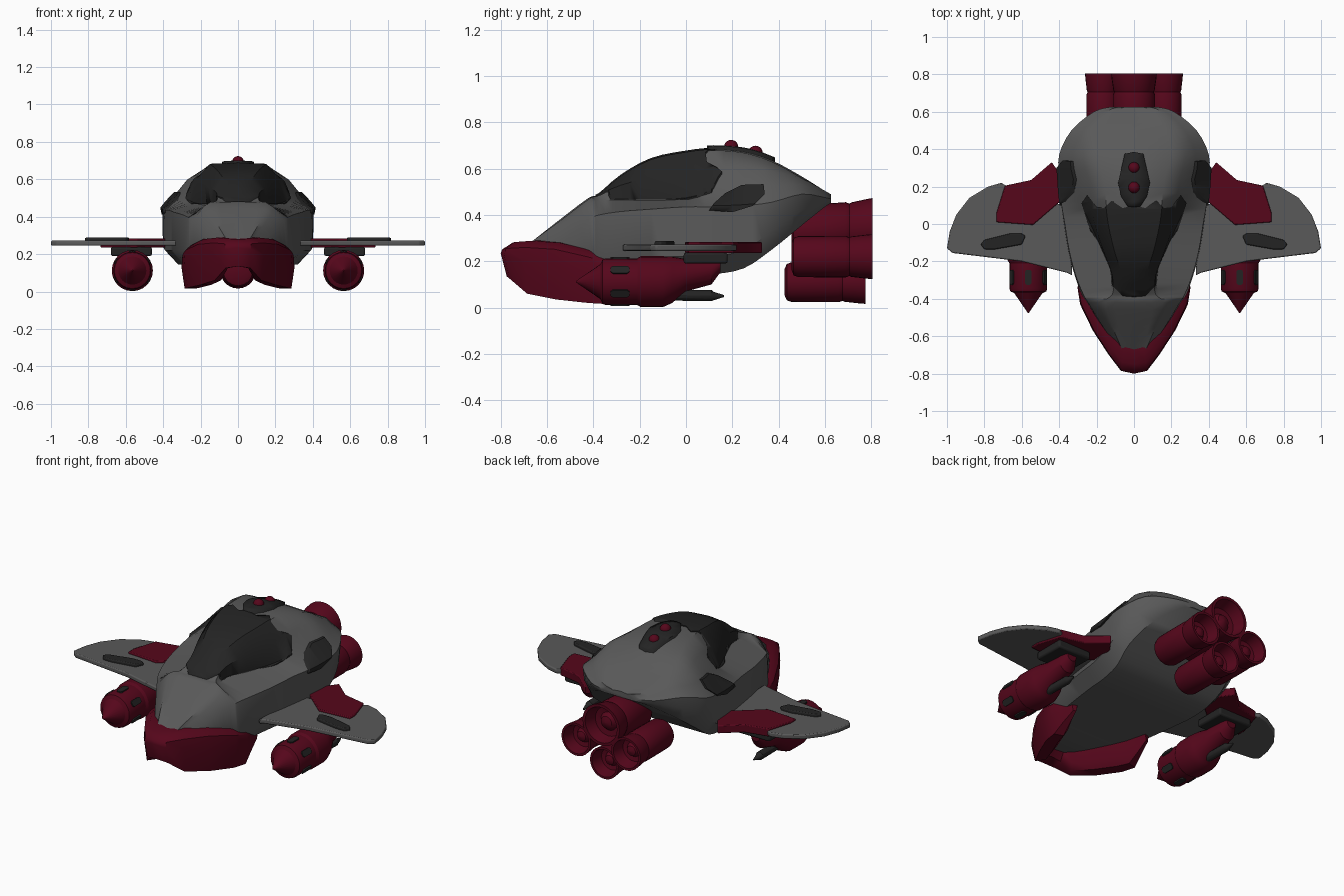
import bpy, bmesh, math
from mathutils import Vector

if "Cube" in bpy.data.objects:
    bpy.data.objects.remove(bpy.data.objects["Cube"])


def material(name, rgb):
    m = bpy.data.materials.new(name)
    m.diffuse_color = (*rgb, 1)
    m.use_nodes = True
    m.node_tree.nodes["Principled BSDF"].inputs["Base Color"].default_value = m.diffuse_color
    return m


GREY = material("hull grey", (0.1, 0.1, 0.1))
RED = material("deep red", (0.092, 0.002, 0.011))
DARK = material("charcoal", (0.0175, 0.0175, 0.0175))


def finish(name, bm, mat, angle=35, mirror=False, bevel=0):
    bmesh.ops.recalc_face_normals(bm, faces=bm.faces)
    me = bpy.data.meshes.new(name)
    bm.to_mesh(me)
    bm.free()
    ob = bpy.data.objects.new(name, me)
    bpy.context.collection.objects.link(ob)
    me.materials.append(mat)
    bpy.ops.object.select_all(action='DESELECT')
    ob.select_set(True)
    bpy.context.view_layer.objects.active = ob
    bpy.ops.object.shade_smooth_by_angle(angle=math.radians(angle))
    if bevel:
        b = ob.modifiers.new("bevel", 'BEVEL')
        b.width, b.segments = bevel, 2
    if mirror:
        add_mirror(ob)
    return ob


def add_mirror(ob):
    ob.modifiers.new("mirror", 'MIRROR').use_axis[0] = True


def loft_bm(rings, caps=True):
    bm = bmesh.new()
    rows = [[bm.verts.new(p) for p in r] for r in rings]
    n = len(rows[0])
    for a, b in zip(rows, rows[1:]):
        for i in range(n):
            j = (i + 1) % n
            bm.faces.new((a[i], a[j], b[j], b[i]))
    if caps:
        bm.faces.new(rows[0])
        bm.faces.new(rows[-1])
    return bm


def tube(x, stations, n=24):
    # rings along y; station = (y, radius, centre z)
    return loft_bm([[(x + r * math.cos(k * math.tau / n), y, z + r * math.sin(k * math.tau / n))
                     for k in range(n)] for y, r, z in stations])


def prism_bm(pts, z0, z1):
    return loft_bm([[(x, y, z0) for x, y in pts], [(x, y, z1) for x, y in pts]])


def side_prism_bm(pts, x0, x1):
    return loft_bm([[(x0, y, z) for y, z in pts], [(x1, y, z) for y, z in pts]])


def both_sides(pts):
    # closes a right-hand outline that starts and ends on the centre line
    return pts + [(-x, y) for x, y in reversed(pts) if x > 0]


# hull sections: y, then (x, z) of roof, shoulder, waist, lower side, belly; roof and belly are level
SECTIONS = [
    (-.68, .04, .268, .06, .26, .075, .24, .08, .20, .07, .17),
    (-.55, .08, .37, .13, .345, .165, .30, .175, .20, .15, .15),
    (-.42, .10, .468, .19, .445, .245, .38, .25, .22, .21, .145),
    (-.375, .07, .482, .14, .462, .272, .40, .28, .22, .24, .145),
    (-.28, .06, .562, .112, .465, .31, .415, .315, .22, .27, .145),
    (-.15, .10, .634, .162, .462, .345, .425, .35, .22, .29, .145),
    (.0, .135, .666, .228, .47, .37, .435, .375, .22, .31, .145),
    (.12, .15, .678, .282, .50, .39, .435, .39, .22, .32, .145),
    (.25, .165, .668, .31, .53, .40, .44, .40, .25, .33, .17),
    (.37, .20, .63, .33, .525, .40, .455, .395, .33, .34, .25),
    (.50, .17, .56, .27, .53, .335, .49, .325, .42, .28, .355),
    (.60, .10, .497, .17, .487, .215, .475, .20, .455, .17, .435),
    (.625, .05, .48, .10, .475, .13, .47, .12, .46, .10, .45),
]


def section(s):
    y = s[0]
    half = [Vector((s[i], y, s[i + 1])) for i in range(1, 11, 2)]
    bulge = .024 if -.3 < y < .05 else .01
    mid = (half[0] + half[1]) / 2 + Vector((bulge, 0, .012))
    half.insert(1, mid)
    crown = Vector((0, y, s[2] + .006))
    return [crown] + half + [Vector((-v.x, v.y, v.z)) for v in reversed(half)]


def hull_bm(offset=0.0):
    rows = [section(s) for s in SECTIONS]
    out = []
    for i in range(len(rows) - 1):
        quad = [rows[max(i - 1, 0)], rows[i], rows[i + 1], rows[min(i + 2, len(rows) - 1)]]
        for t in (0, 1 / 3, 2 / 3):
            out.append([.5 * (2 * b + (c - a) * t + (2 * a - 5 * b + 4 * c - d) * t * t
                              + (3 * b - a - 3 * c + d) * t ** 3) for a, b, c, d in zip(*quad)])
    out.append(rows[-1])
    bm = loft_bm(out)
    bmesh.ops.recalc_face_normals(bm, faces=bm.faces)
    bm.normal_update()
    for v, n in [(v, v.normal.copy()) for v in bm.verts]:
        v.co += n * offset
    return bm


def hull_plate(name, cutter_bm, offset, mirror=False):
    # raised skin panel: the swollen hull kept only inside a cutter prism
    cutter = finish(name + "_cutter", cutter_bm, DARK)
    cutter.hide_render = True
    ob = finish(name, hull_bm(offset), DARK)
    b = ob.modifiers.new("cut", 'BOOLEAN')
    b.operation, b.solver, b.object = 'INTERSECT', 'EXACT', cutter
    bpy.ops.object.modifier_apply(modifier="cut")
    bpy.data.objects.remove(cutter)
    if mirror:
        add_mirror(ob)


finish("hull", hull_bm(), GREY, 40)

# canopy, roof panel and side vents
hull_plate("canopy", prism_bm(both_sides([(0, -.39), (.06, -.385), (.115, -.33), (.15, -.22), (.225, -.06),
                                          (.262, .05), (.28, .11), (.25, .155), (.20, .09), (.16, .085),
                                          (.12, .125), (.06, .085), (0, .10)]), .467, 1), .006)
hull_plate("roof_panel", prism_bm(both_sides([(0, .09), (.035, .095), (.07, .15), (.085, .22), (.05, .375),
                                              (0, .385)]), .5, 1), .017)
hull_plate("side_vent", side_prism_bm([(.10, .42), (.12, .45), (.17, .495), (.24, .53), (.335, .533),
                                       (.34, .49), (.29, .44), (.20, .412)], .22, .5), .012, True)

# roof lights
for i, (y, z) in enumerate([(.195, .693), (.30, .668)]):
    bm = bmesh.new()
    bmesh.ops.create_uvsphere(bm, u_segments=16, v_segments=10, radius=.031)
    bmesh.ops.translate(bm, vec=(0, y, z), verts=bm.verts)
    finish(f"roof_light_{i + 1}", bm, RED, 60)

# nose bumper: outer x, y; inner x, y; top z, middle z, bottom z
BUMPER = [(0, -.80, 0, -.655, .272, .235, .135), (.07, -.785, .05, -.655, .275, .225, .125),
          (.135, -.70, .075, -.62, .28, .20, .06), (.22, -.57, .12, -.51, .272, .18, .035),
          (.288, -.43, .18, -.38, .24, .15, .02), (.302, -.34, .21, -.31, .215, .13, .015),
          (.288, -.28, .225, -.25, .19, .13, .06), (.27, -.20, .24, -.19, .16, .14, .11)]
rings = []
for xo, yo, xi, yi, zt, zm, zb in BUMPER:
    mix = lambda f: (xo + (xi - xo) * f, yo + (yi - yo) * f)
    rings.append([(*mix(1), zt + .01), (*mix(.35), zt + .008), (*mix(.05), zt - .02), (*mix(0), zm),
                  (*mix(.18), zb), (*mix(.75), zb), (*mix(1), zb + .04)])
rings = [[(-x, y, z) for x, y, z in r] for r in reversed(rings[1:])] + rings
finish("nose_bumper", loft_bm(rings), RED, 40)

# wings with red inlay and dark slot
finish("wing", prism_bm([(.33, -.275), (.36, -.26), (.60, -.20), (.97, -.155), (1.0, -.13), (.985, -.04),
                         (.95, .05), (.88, .14), (.78, .20), (.71, .22), (.55, .13), (.35, .10)], .245, .272),
       GREY, 35, True, .006)
finish("wing_inlay", prism_bm([(.39, .26), (.44, .33), (.55, .235), (.69, .205), (.735, .06), (.735, .01),
                               (.54, -.005), (.36, .15)], .235, .283), RED, 35, True, .005)
finish("wing_slot", prism_bm([(.58, -.065), (.60, -.05), (.66, -.05), (.80, -.085), (.82, -.11), (.80, -.135),
                              (.74, -.135), (.60, -.11)], .25, .288), DARK, 35, True, .006)
finish("pod_bracket", prism_bm([(.46, -.01), (.68, -.01), (.68, .18), (.46, .18)], .19, .237),
       DARK, 35, True, .01)

# weapon pods under the wings
PX, PZ = .565, .112
finish("pod", tube(PX, [(-.475, .003, PZ), (-.37, .075, PZ), (-.36, .096, PZ), (-.345, .101, PZ),
                        (-.21, .101, PZ), (-.195, .110, PZ), (-.10, .110, PZ), (-.06, .10, .12),
                        (0, .07, .14), (.11, .055, .155), (.15, .03, .185)]), RED, 30, True)
finish("pod_barrel", tube(PX, [(-.12, .024, .055), (.11, .024, .052), (.12, .018, .05), (.165, .004, .05)], 12),
       DARK, 30, True)
for i in range(6):
    a = math.radians(30 + 60 * i)
    u = Vector((math.cos(a), 0, math.sin(a)))
    t = Vector((-u.z, 0, u.x))
    c = Vector((PX, -.285, PZ))
    pts = [(-.04, -.01), (-.03, -.018), (.03, -.018), (.04, -.01), (.04, .01), (.03, .018), (-.03, .018), (-.04, .01)]
    finish(f"pod_window_{i + 1}",
           loft_bm([[c + u * r + t * q + Vector((0, p, 0)) for p, q in pts] for r in (.09, .106)]), DARK, 35, True)

# cluster of four rear engines: x, z, shift along y, rise towards the back, scale
ENGINES = {"top_engine": (0, .325, 0, .025, 1.2), "left_engine": (-.165, .22, 0, 0, .95),
           "right_engine": (.165, .22, 0, 0, .95), "bottom_engine": (0, .11, -.03, 0, .92)}
SHAPE = [(.455, .06), (.465, .085), (.485, .093), (.60, .094), (.69, .094), (.705, .088), (.715, .092), (.78, .10),
         (.805, .102), (.805, .088), (.735, .072), (.73, .045), (.755, .03), (.765, .005)]
for name, (x, z, shift, rise, scale) in ENGINES.items():
    finish(name, tube(x, [(y + shift, r * scale, z + rise * (y - .44) / .36) for y, r in SHAPE], 28), RED, 35)
